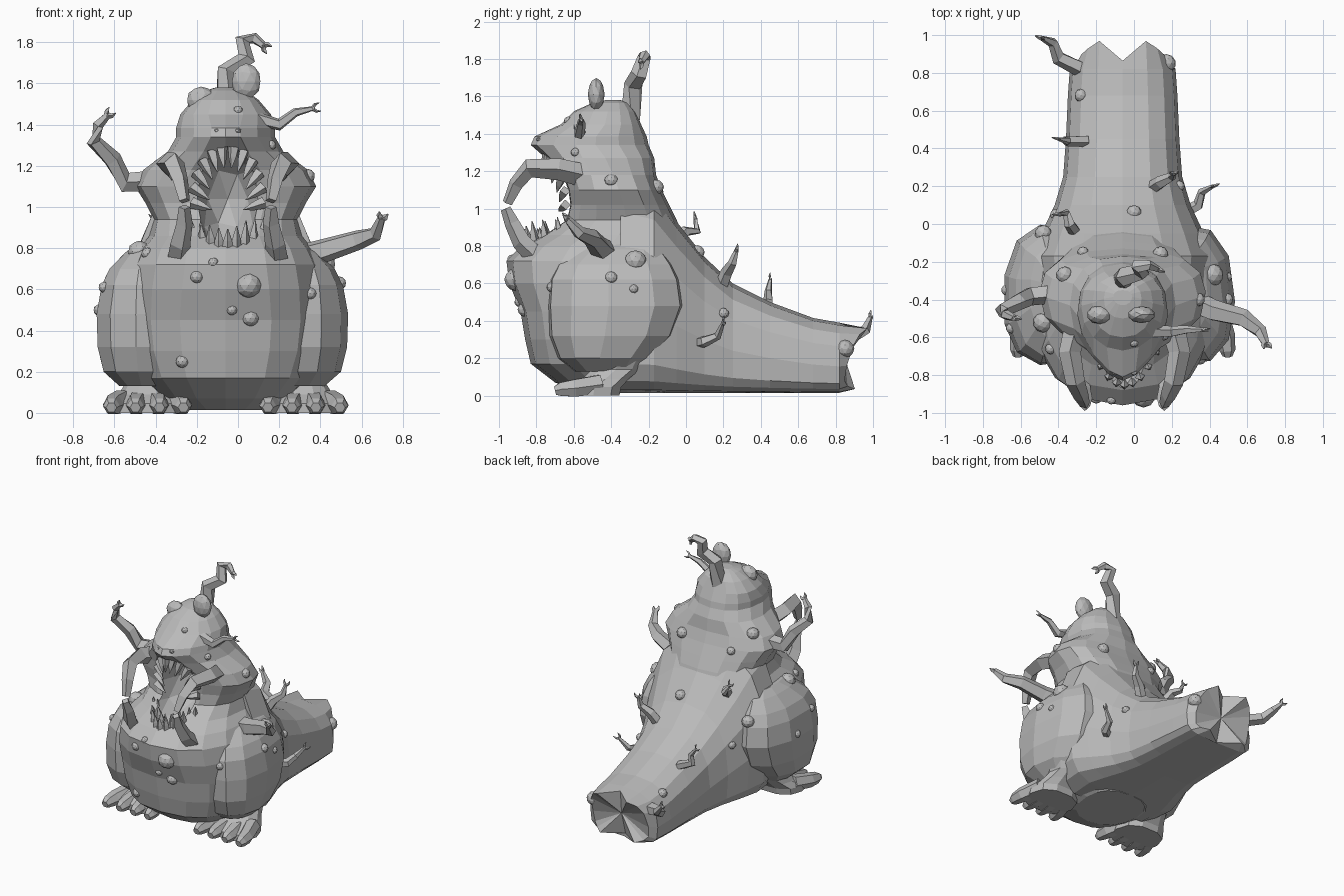
import bpy, bmesh, math, random
from mathutils import Vector

random.seed(4)
cube = bpy.data.objects.get("Cube")
if cube:
    bpy.data.objects.remove(cube)

skin = bpy.data.materials.new("grey_skin")
skin.use_nodes = True
GREY = (0.5, 0.5, 0.5, 1)
skin.diffuse_color = GREY
skin.node_tree.nodes["Principled BSDF"].inputs["Base Color"].default_value = GREY
CX = -0.06  # body's middle line


def finish(bm, name):
    bmesh.ops.recalc_face_normals(bm, faces=bm.faces[:])
    me = bpy.data.meshes.new(name)
    bm.to_mesh(me)
    bm.free()
    me.materials.append(skin)
    ob = bpy.data.objects.new(name, me)
    bpy.context.collection.objects.link(ob)
    return ob


def loft(name, rings, tip=None):
    """Skin a list of equal rings, closing both ends with a fan."""
    bm = bmesh.new()
    rows = [[bm.verts.new(p) for p in ring] for ring in rings]
    n = len(rows[0])
    for a, b in zip(rows, rows[1:]):
        for i in range(n):
            j = (i + 1) % n
            bm.faces.new((a[i], a[j], b[j], b[i]))
    for row, point in ((rows[0], None), (rows[-1], tip)):
        mid = bm.verts.new(point or sum((v.co for v in row), Vector()) / n)
        for i in range(n):
            bm.faces.new((row[i], row[(i + 1) % n], mid))
    return finish(bm, name)


def outline(half, low, high, mid, e_low, e_high, n):
    """Egg-like closed outline; each half has its own squareness."""
    pts = []
    for i in range(n):
        a = math.tau * i / n
        c, s = math.cos(a), math.sin(a)
        e = e_high if s > 0 else e_low
        reach = high - mid if s > 0 else mid - low
        pts.append((math.copysign(abs(c) ** e, c) * half,
                    mid + math.copysign(abs(s) ** e, s) * reach))
    return pts


def upright(name, rows, x0, n, mid):
    """Stack of horizontal outlines: height, half width, front, back, front squareness."""
    rings = []
    for z, half, front, back, e in rows:
        m = front + (back - front) * mid
        rings.append([Vector((x0 + x, y, z)) for x, y in outline(half, front, back, m, e, 0.85, n)])
    return loft(name, rings)


def blob(name, loc, size, detail=2):
    bm = bmesh.new()
    bmesh.ops.create_icosphere(bm, subdivisions=detail, radius=1)
    bmesh.ops.scale(bm, vec=size, verts=bm.verts)
    bmesh.ops.translate(bm, vec=loc, verts=bm.verts)
    return finish(bm, name)


def limb(name, path, r, sides=5, end=0.15):
    """Tapered tube along a bent path."""
    pts = [Vector(p) for p in path]
    rings = []
    for i, p in enumerate(pts):
        d = pts[min(i + 1, len(pts) - 1)] - pts[max(i - 1, 0)]
        q = d.to_track_quat('Z', 'Y')
        k = r * (1 - (1 - end) * (i / (len(pts) - 1)) ** 1.6)
        rings.append([p + q @ Vector((k * math.cos(math.tau * j / sides),
                                      k * math.sin(math.tau * j / sides), 0)) for j in range(sides)])
    return loft(name, rings)


# Belly, neck and head in one stack
body = upright("body", [
    (0.015, 0.22, -0.56, -0.1, 0.9), (0.07, 0.32, -0.7, -0.08, 0.85),
    (0.17, 0.41, -0.83, -0.06, 0.8), (0.3, 0.46, -0.86, -0.04, 0.8), (0.45, 0.48, -0.885, -0.02, 0.8),
    (0.6, 0.48, -0.945, -0.02, 0.85), (0.72, 0.46, -0.96, -0.02, 0.88),
    (0.8, 0.42, -0.88, -0.02, 0.85), (0.86, 0.37, -0.77, -0.02, 0.85),
    (0.94, 0.35, -0.65, -0.05, 0.75), (1.02, 0.39, -0.63, -0.09, 0.75),
    (1.1, 0.44, -0.64, -0.13, 0.8), (1.18, 0.4, -0.67, -0.16, 0.9),
    (1.27, 0.28, -0.75, -0.17, 1), (1.34, 0.24, -0.83, -0.2, 1.25),
    (1.385, 0.24, -0.81, -0.21, 1.3), (1.45, 0.22, -0.67, -0.24, 1),
    (1.52, 0.16, -0.6, -0.27, 0.9), (1.565, 0.1, -0.5, -0.31, 0.9), (1.58, 0.05, -0.43, -0.35, 1)], CX, 16, 0.55)

# Open mouth cut into the front
cutter = blob("mouth_cutter", (-0.05, -0.75, 1.04), (0.165, 0.33, 0.26))
cutter.hide_render = True
cut = body.modifiers.new("mouth", 'BOOLEAN')
cut.operation, cut.object, cut.solver = 'DIFFERENCE', cutter, 'EXACT'
bpy.context.view_layer.update()
carved = bpy.data.meshes.new_from_object(body.evaluated_get(bpy.context.evaluated_depsgraph_get()))
body.modifiers.clear()
body.data = carved
bpy.data.objects.remove(cutter)

# Back sloping into a thick tail with a notched end
rings = []
for y, half, top in [(-0.35, 0.46, 1.15), (-0.17, 0.48, 1.1), (-0.05, 0.43, 0.93), (0.1, 0.36, 0.74),
                     (0.25, 0.315, 0.6), (0.45, 0.3, 0.5), (0.68, 0.29, 0.415), (0.82, 0.28, 0.39)]:
    rings.append([Vector((CX + x, y, z)) for x, z in outline(half, 0.015, top, top * 0.4, 0.45, 0.8, 16)])
rings.append([Vector((CX + x, 0.975 - 0.85 * abs(abs(x) - 0.13) - 0.25 * max(0, 0.28 - z), z))
              for x, z in outline(0.23, 0.03, 0.37, 0.16, 0.5, 0.65, 16)])
loft("tail", rings, tip=(CX, 0.85, 0.2))

# Thighs, feet and toes
for side, label, hip, ankle in ((-1, "right", -0.45, -0.44), (1, "left", 0.29, 0.32)):
    upright(label + "_thigh", [
        (0.13, 0.13, -0.6, -0.26, 1), (0.2, 0.21, -0.69, -0.18, 0.9), (0.32, 0.24, -0.74, -0.06, 0.85),
        (0.48, 0.245, -0.75, 0, 0.85), (0.62, 0.22, -0.74, -0.02, 0.85),
        (0.7, 0.18, -0.7, -0.06, 0.9), (0.78, 0.1, -0.6, -0.12, 1),
        (0.82, 0.04, -0.5, -0.2, 1)], hip, 11, 0.45)
    upright(label + "_foot", [
        (0, 0.18, -0.64, -0.35, 0.7), (0.045, 0.18, -0.64, -0.34, 0.7),
        (0.09, 0.14, -0.56, -0.3, 0.9), (0.14, 0.11, -0.51, -0.24, 0.9),
        (0.22, 0.14, -0.52, -0.19, 0.9)], ankle, 10, 0.5)
    for k in range(4):
        t = k / 1.5 - 1
        x = ankle + t * 0.165
        limb(label + "_toe", [(ankle + t * 0.12, -0.46, 0.06), (x, -0.6, 0.04),
                              (x + t * 0.01, -0.67, 0.034), (x + t * 0.01, -0.7, 0.026)], 0.058, 6, 0.45)

# Bulging eyes
blob("right_eye", (-0.18, -0.48, 1.52), (0.07, 0.05, 0.065))
blob("left_eye", (0.04, -0.48, 1.61), (0.072, 0.045, 0.088))

# Nostrils
for x in (-0.1, 0.0):
    blob("nostril", (x, -0.785, 1.37), (0.018, 0.018, 0.013), 1)

# Mandibles above and tusks below the mouth
for side, label in ((-1, "right"), (1, "left")):
    x = -0.05 + side * 0.26
    limb(label + "_mandible", [(x, -0.56, 1.18), (x + side * 0.03, -0.68, 1.21), (x, -0.84, 1.215),
                               (x - side * 0.03, -0.91, 1.13), (x - side * 0.05, -0.955, 1.03)], 0.062, 4, 0.45)
    x = -0.05 + side * 0.21
    limb(label + "_tusk", [(x + side * 0.03, -0.8, 0.74), (x + side * 0.02, -0.88, 0.82),
                           (x, -0.93, 0.92), (x, -0.965, 1.0)], 0.055, 4, 0.5)


def tooth(base, direction, length, r):
    b, d = Vector(base), Vector(direction).normalized()
    limb("tooth", [b - d * 0.02, b + d * length * 0.4, b + d * length], r, 4, 0.08)


# Teeth: an arch above, two curved rows below
for k in range(12):
    a = math.radians(-12 + 204 * k / 11)
    c, s = math.cos(a), math.sin(a)
    base = (-0.05 + 0.16 * c, -0.65 - 0.1 * max(s, 0) ** 2, 1.06 + 0.22 * s)
    tooth(base, (-0.7 * c, -0.25, -0.8 * s - 0.4), 0.09, 0.029)
for row in range(2):
    for k in range(9):
        t = k / 4 - 1
        base = (-0.05 + t * 0.165, -0.85 + row * 0.07 + 0.18 * t * t, 0.8 + 0.035 * t * t)
        tooth(base, (t * 0.1, -0.15, 1), random.uniform(0.09, 0.13), 0.03)

# Tentacles, each ending in a small fork
tentacles = {
    "crown": (0.055, [(-0.06, -0.3, 1.48), (-0.05, -0.28, 1.66), (0.04, -0.25, 1.72),
                      (0.02, -0.22, 1.81), (0.08, -0.22, 1.82), (0.13, -0.24, 1.78)]),
    "right_shoulder": (0.055, [(-0.36, -0.36, 1.13), (-0.55, -0.38, 1.12), (-0.61, -0.41, 1.23),
                               (-0.7, -0.46, 1.32), (-0.68, -0.48, 1.4), (-0.63, -0.5, 1.45)]),
    "cheek": (0.035, [(0.09, -0.57, 1.43), (0.2, -0.57, 1.4), (0.28, -0.56, 1.46), (0.37, -0.56, 1.48)]),
    "left_arm": (0.065, [(0.28, -0.4, 0.75), (0.42, -0.46, 0.79), (0.58, -0.5, 0.84),
                         (0.67, -0.57, 0.87), (0.7, -0.64, 0.95)]),
    "tail_end": (0.045, [(-0.28, 0.82, 0.28), (-0.4, 0.88, 0.31), (-0.43, 0.96, 0.35), (-0.49, 0.985, 0.42)]),
    "tail_right": (0.032, [(-0.25, 0.44, 0.45), (-0.36, 0.44, 0.5), (-0.35, 0.44, 0.56), (-0.4, 0.45, 0.62)]),
    "back_right": (0.035, [(-0.3, -0.06, 0.8), (-0.34, 0.0, 0.88), (-0.36, 0.06, 0.88), (-0.4, 0.05, 0.95)]),
    "back_left": (0.04, [(0.08, 0.18, 0.56), (0.14, 0.22, 0.66), (0.2, 0.25, 0.71), (0.21, 0.27, 0.78)]),
    "hip_left": (0.035, [(0.25, 0.05, 0.28), (0.34, 0.1, 0.29), (0.36, 0.17, 0.32), (0.42, 0.2, 0.39)]),
}
for label, (r, path) in tentacles.items():
    limb(label + "_tentacle", path, r, 5, 0.3)
    last, end = Vector(path[-2]), Vector(path[-1])
    along = (end - last).normalized()
    across = along.cross(Vector((0, 1, 0.3))).normalized()
    for s in (-1, 1):
        limb(label + "_claw", [end - along * 0.01, end + across * s * 0.018 + along * 0.008,
                               end + across * s * 0.022 + along * 0.03], r * 0.3, 4)

# Warts, dropped onto the skin from the front, left, right and above
front = [(0.05, 0.62, 0.065), (0.06, 0.46, 0.042), (-0.03, 0.5, 0.027), (-0.2, 0.66, 0.033),
         (-0.12, 0.73, 0.025), (-0.27, 0.25, 0.033), (-0.65, 0.61, 0.028), (0.35, 0.58, 0.032), (0, 1.47, 0.023)]
left = [(-0.27, 0.72, 0.06), (-0.4, 0.63, 0.035), (-0.28, 0.57, 0.026), (-0.4, 1.15, 0.037),
        (-0.59, 1.3, 0.026), (0.2, 0.44, 0.03), (0.85, 0.25, 0.05)]
right = [(-0.35, 0.5, 0.03), (-0.27, 1.2, 0.045), (0.05, 0.5, 0.03)]
top = [(-0.28, 0.68, 0.035), (0, 0.06, 0.04), (0.14, -0.16, 0.042), (-0.27, -0.15, 0.03),
       (-0.48, -0.05, 0.045), (-0.48, -0.52, 0.055), (-0.44, -0.66, 0.03)]
bpy.context.view_layer.update()
graph = bpy.context.evaluated_depsgraph_get()
spots = []
for group, start, ray in (
        (front, lambda a, b: (a, -3, b), (0, 1, 0)), (left, lambda a, b: (3, a, b), (-1, 0, 0)),
        (right, lambda a, b: (-3, a, b), (1, 0, 0)), (top, lambda a, b: (a, b, 3), (0, 0, -1))):
    for a, b, r in group:
        hit, loc, *_ = bpy.context.scene.ray_cast(graph, Vector(start(a, b)), Vector(ray))
        if hit:
            spots.append((loc + Vector(ray) * r * 0.35, r))
for loc, r in spots:
    blob("wart", loc, (r, r, r * 0.95))
